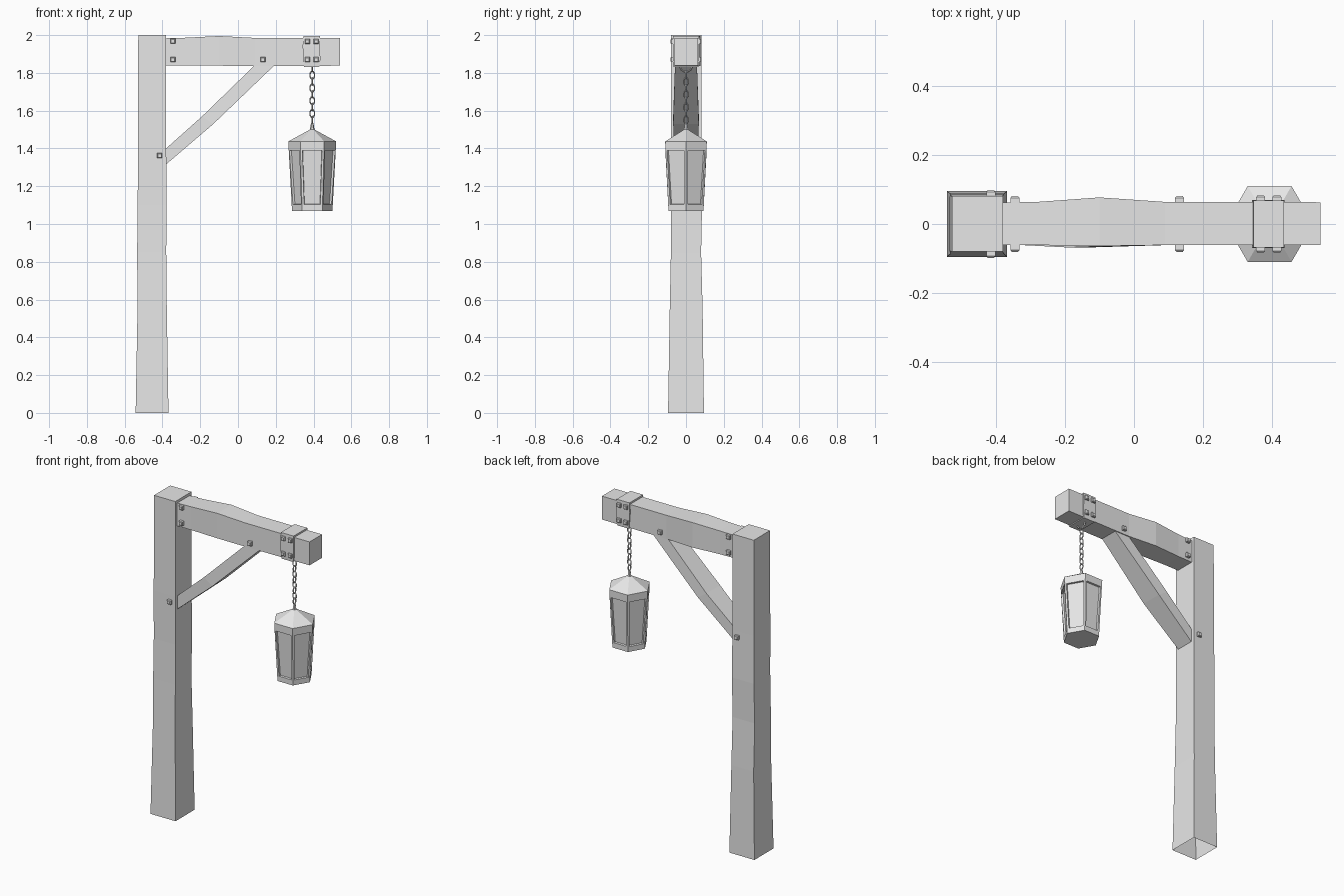
import bpy, bmesh
from math import pi, cos, sin
from mathutils import Vector, Matrix

cube = bpy.data.objects.get("Cube")
if cube:
    bpy.data.objects.remove(cube, do_unlink=True)

# Single flat grey
grey = bpy.data.materials.new("plain_grey")
grey.use_nodes = True
colour = (0.8, 0.8, 0.8, 1)
grey.diffuse_color = colour
grey.node_tree.nodes["Principled BSDF"].inputs["Base Color"].default_value = colour


def finish(name, bm):
    bmesh.ops.recalc_face_normals(bm, faces=bm.faces[:])
    mesh = bpy.data.meshes.new(name)
    bm.to_mesh(mesh)
    bm.free()
    mesh.materials.append(grey)
    obj = bpy.data.objects.new(name, mesh)
    bpy.context.collection.objects.link(obj)
    return obj


def loft(bm, rings, cap_start=True, cap_end=True):
    """Skin a list of point rings."""
    loops = [[bm.verts.new(p) for p in ring] for ring in rings]
    n = len(loops[0])
    for a, b in zip(loops, loops[1:]):
        for i in range(n):
            j = (i + 1) % n
            bm.faces.new((a[i], a[j], b[j], b[i]))
    if cap_start:
        bm.faces.new(loops[0])
    if cap_end:
        bm.faces.new(loops[-1])


def rect(a0, a1, b0, b1):
    return [(a0, b0), (a1, b0), (a1, b1), (a0, b1)]


# Rough-hewn post, open underneath
bm = bmesh.new()
sections = [(0, -.542, -.368, -.095, .095), (.55, -.532, -.377, -.086, .088),
            (.85, -.534, -.38, -.08, .08), (1.1, -.531, -.379, -.078, .085),
            (1.4, -.53, -.38, -.08, .082), (2, -.528, -.38, -.08, .081)]
loft(bm, [[(x, y, z) for x, y in rect(*r)] for z, *r in sections], cap_start=False)
finish("post", bm)

# Cross beam with a slight hump
bm = bmesh.new()
sections = [(-.39, -.061, .062, 1.84, 1.983), (-.28, -.061, .064, 1.84, 1.986),
            (-.1, -.064, .077, 1.838, 1.995), (.09, -.061, .064, 1.836, 1.985),
            (.54, -.061, .063, 1.838, 1.985)]
loft(bm, [[(x, y, z) for y, z in rect(*r)] for x, *r in sections])
finish("cross_beam", bm)

# Diagonal brace: lower and upper edge point of each section, half depth
bm = bmesh.new()
sections = [((-.385, 1.312), (-.385, 1.396), .058), ((-.13, 1.53), (-.19, 1.57), .068),
            ((.195, 1.842), (.09, 1.842), .058)]
loft(bm, [[(lo[0], -h, lo[1]), (lo[0], h, lo[1]), (hi[0], h, hi[1]), (hi[0], -h, hi[1])]
          for lo, hi, h in sections])
finish("diagonal_brace", bm)

# Metal strap around the beam
bm = bmesh.new()
sections = [(1.832, .35, .43, .067), (1.87, .347, .436, .07),
            (1.94, .342, .434, .07), (1.996, .346, .434, .068)]
loft(bm, [[(x, y, z) for x, y in rect(a, b, -h, h)] for z, a, b, h in sections])
finish("strap", bm)

# Square bolts, front and back
bm = bmesh.new()
bolts = [(-.345, 1.968, .081), (-.345, 1.87, .081), (.132, 1.87, .081), (-.415, 1.362, .098)]
bolts += [(x, z, .083) for x in (.367, .414) for z in (1.87, 1.966)]
for x, z, reach in bolts:
    for side in (-1, 1):
        rings = [(.013, reach - .035), (.013, reach - .005), (.009, reach)]
        loft(bm, [[(x + u, side * y, z + v) for u, v in rect(-h, h, -h, h)]
                  for h, y in rings])
finish("bolts", bm)

# Chain and the half ring under the strap
CX = .393


def link(bm, z, half_w, half_h, wire, across_y, steps=8):
    """A closed link of square wire lying in the xz or yz plane."""
    loops = []
    for i in range(steps):
        a = 2 * pi * (i + .5) / steps
        ring = []
        for u, v in ((-1, 0), (0, 1), (1, 0), (0, -1)):
            w = (half_w + u * wire) * cos(a)
            p = (w, v * wire) if not across_y else (v * wire, w)
            ring.append((CX + p[0], p[1], z + (half_h + u * wire) * sin(a)))
        loops.append(ring)
    loft(bm, loops + loops[:1], False, False)
    bmesh.ops.remove_doubles(bm, verts=bm.verts[:], dist=1e-5)


bm = bmesh.new()
link(bm, 1.84, .034, .034, .005, True, 12)
for i in range(8):
    link(bm, 1.788 - i * .0338, .013, .021, .004, i % 2 == 1)
finish("chain", bm)


def hexagon(r, z):
    return [(CX + r * cos(i * pi / 3), r * sin(i * pi / 3), z) for i in range(6)]


# Lantern body with recessed panes
bm = bmesh.new()
loft(bm, [hexagon(.107, 1.07), hexagon(.127, 1.437)], cap_end=False)
bmesh.ops.recalc_face_normals(bm, faces=bm.faces[:])
sides = [f for f in bm.faces if len(f.verts) == 4]
bmesh.ops.inset_individual(bm, faces=sides, thickness=.011, use_even_offset=True)
# Widen the top and bottom rails of the frame
for f in sides:
    for v in f.verts:
        v.co.z += .022 if v.co.z < 1.25 else -.036
bmesh.ops.inset_individual(bm, faces=sides, thickness=.002, depth=-.011,
                           use_even_offset=True)
# Low pitched roof
loft(bm, [hexagon(.127, 1.437), hexagon(.012, 1.5)], cap_start=False)
bmesh.ops.remove_doubles(bm, verts=bm.verts[:], dist=1e-4)
finish("lantern", bm)

# Hanging knob on the roof
bm = bmesh.new()
loft(bm, [hexagon(.012, 1.495), hexagon(.010, 1.515), hexagon(.006, 1.535)])
finish("lantern_knob", bm)
